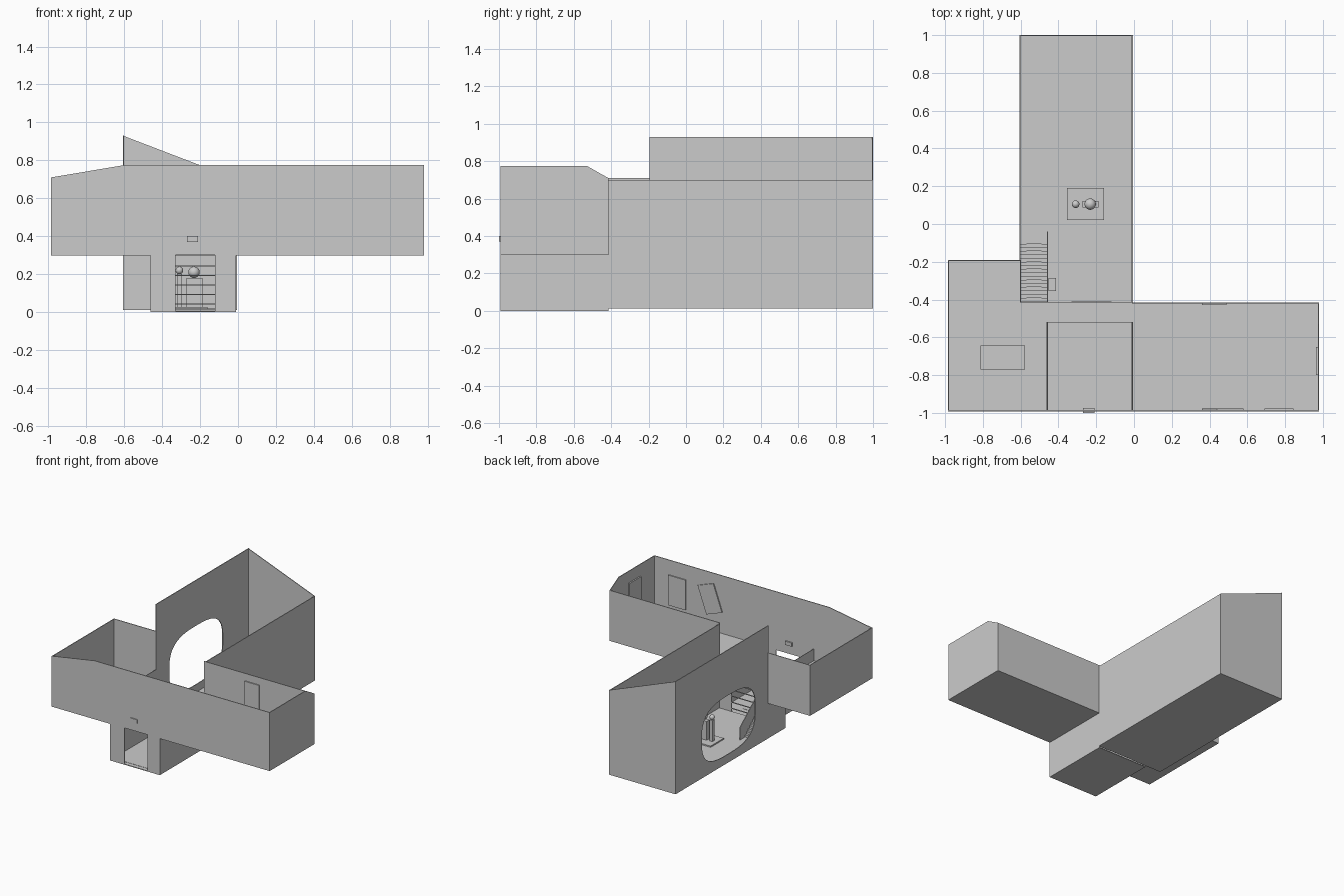
import bpy, bmesh, math

if "Cube" in bpy.data.objects:
    bpy.data.objects.remove(bpy.data.objects["Cube"])

T = 0.006  # wall and floor thickness


def sheet(name, pts, axis, start, thick=T):
    """Extrude a 2D outline along an axis: x -> (y,z), y -> (x,z), z -> (x,y)."""
    def place(p, d):
        if axis == 'x':
            return (d, p[0], p[1])
        if axis == 'y':
            return (p[0], d, p[1])
        return (p[0], p[1], d)
    bm = bmesh.new()
    a = [bm.verts.new(place(p, start)) for p in pts]
    b = [bm.verts.new(place(p, start + thick)) for p in pts]
    bm.faces.new(a)
    bm.faces.new(b[::-1])
    n = len(pts)
    for i in range(n):
        bm.faces.new((a[i], b[i], b[(i + 1) % n], a[(i + 1) % n]))
    bmesh.ops.recalc_face_normals(bm, faces=bm.faces)
    me = bpy.data.meshes.new(name)
    bm.to_mesh(me)
    bm.free()
    ob = bpy.data.objects.new(name, me)
    bpy.context.collection.objects.link(ob)
    return ob


def rect(a0, a1, b0, b1):
    return [(a0, b0), (a1, b0), (a1, b1), (a0, b1)]


def box(name, x0, x1, y0, y1, z0, z1):
    return sheet(name, rect(x0, x1, y0, y1), 'z', z0, z1 - z0)


def tilted(cx, cz, w, h, deg):
    c, s = math.cos(math.radians(deg)), math.sin(math.radians(deg))
    return [(cx + u * c - v * s, cz + u * s + v * c)
            for u, v in rect(-w / 2, w / 2, -h / 2, h / 2)]


def sphere(name, x, y, z, r):
    bpy.ops.mesh.primitive_uv_sphere_add(segments=24, ring_count=12, radius=r, location=(x, y, z))
    bpy.context.object.name = name
    bpy.ops.object.shade_smooth_by_angle()


# Upper gallery: front wall drops down around the entrance door
sheet("front_wall", [(-.985, .3), (-.46, .3), (-.46, 0), (-.33, 0), (-.33, .3), (-.12, .3), (-.12, 0),
                     (-.01, 0), (-.01, .3), (.98, .3), (.98, .775), (-.6, .775), (-.985, .71)], 'y', -.992)
sheet("right_end_wall", [(-.992, .3), (-.415, .3), (-.415, .71), (-.53, .775), (-.992, .775)], 'x', .974)
sheet("left_end_wall", rect(-.992, -.19, .3, .71), 'x', -.985)
sheet("left_wing_back_wall", [(-.985, .3), (-.6, .3), (-.6, .71), (-.985, .71)], 'y', -.196)
sheet("right_wing_back_wall", rect(-.01, .98, .3, .71), 'y', -.421)

# Gallery floor, open above the entrance, with a raised inlay
sheet("gallery_floor", [(-.985, -.992), (-.46, -.992), (-.46, -.52), (-.01, -.52), (-.01, -.992),
                        (.98, -.992), (.98, -.415), (-.6, -.415), (-.6, -.19), (-.985, -.19)], 'z', .298)
sheet("floor_inlay", [(-.96, -.96), (-.49, -.96), (-.49, -.49), (.04, -.49), (.04, -.95), (.93, -.95),
                      (.93, -.43), (-.49, -.43), (-.63, -.43), (-.63, -.215), (-.96, -.215)], 'z', .304, .002)

# Low railings around the open edges
for nm, x in (("left", -.463), ("right", -.01)):
    sheet("void_rail_" + nm, rect(-.986, -.52, .3, .4), 'x', x, .004)
sheet("void_rail_back", rect(-.463, -.006, .3, .4), 'y', -.522, .004)
sheet("stair_rail", rect(-.415, -.19, .3, .4), 'x', -.603, .004)

# Entrance lobby
box("lobby_floor", -.46, -.01, -.992, -.415, 0, T)
for nm, x in (("left", -.46), ("right", -.016)):
    sheet("lobby_wall_" + nm, rect(-.992, -.415, 0, .3), 'x', x)
sheet("lobby_back_wall", [(-.606, .012), (-.33, .012), (-.33, .3), (-.6, .3)], 'y', -.418)
sheet("lobby_back_wall_side", rect(-.12, -.01, .012, .3), 'y', -.418)
sheet("lobby_inlay", [(-.42, -.96), (-.05, -.96), (-.05, -.56), (-.14, -.56), (-.14, -.52),
                      (-.33, -.52), (-.33, -.56), (-.42, -.56)], 'z', T, .002)
# Horizontal bars across the inner doorway
for i in range(5):
    z = .04 + i * .05
    box(f"doorway_bar_{i}", -.33, -.12, -.417, -.411, z, z + .006)

# Tall hall at the back
box("hall_floor", -.606, -.01, -.415, 1, .012, .018)
sheet("hall_right_wall", rect(-.415, 1, .012, .70), 'x', -.012)
sheet("hall_back_wall", [(-.606, .012), (-.006, .012), (-.006, .70), (-.606, .93)], 'y', .994)
left = sheet("hall_left_wall", [(-.415, .012), (1, .012), (1, .93), (-.196, .93), (-.196, .3), (-.415, .3)],
             'x', -.606)

# Rounded window opening in the left wall
oval = []
for i in range(64):
    a = 2 * math.pi * i / 64
    c, s = math.cos(a), math.sin(a)
    oval.append((.317 + .345 * math.copysign(abs(c) ** .68, c),
                 .32 + .24 * math.copysign(abs(s) ** .68, s)))
cutter = sheet("window_cutter", oval, 'x', -.65, .1)
mod = left.modifiers.new("window", 'BOOLEAN')
mod.operation = 'DIFFERENCE'
mod.solver = 'EXACT'
mod.object = cutter
bpy.context.view_layer.objects.active = left
bpy.ops.object.modifier_apply(modifier=mod.name)
bpy.data.objects.remove(cutter)

# Staircase from the hall up to the gallery, with a runner
N = 16
dy, dz = .305 / N, .282 / N
prof = [(-.41, .018)]
for i in range(N):
    z = .3 - i * dz
    prof += [(-.41 + i * dy, z), (-.41 + (i + 1) * dy, z)]
prof.append((-.105, .018))
sheet("staircase", prof, 'x', -.6, .14)
sheet("stair_runner", [(y + .002, z + .002) for y, z in prof], 'x', -.57, .08)
sheet("stair_partition", [(-.415, .015), (-.04, .015), (-.04, .12), (-.40, .41), (-.415, .41)], 'x', -.46)

# Sculpture pair on a base
box("sculpture_base", -.355, -.16, .02, .19, .018, .028)
box("wide_pedestal", -.272, -.187, .087, .123, .028, .18)
sphere("large_ball", -.232, .105, .21, .03)
box("slim_pedestal", -.322, -.295, .092, .118, .028, .2)
sphere("small_ball", -.309, .105, .22, .02)
box("hall_stand", -.453, -.413, -.355, -.285, .018, .1)

# Bench in the left wing
box("bench_rug", -.84, -.555, -.80, -.62, .304, .309)
box("bench", -.812, -.577, -.77, -.642, .309, .35)

# Wall panels and the small plate over the door
sheet("panel_front", rect(.69, .845, .41, .655), 'y', -.986, .009)
sheet("panel_tilted", tilted(.47, .56, .15, .23, -20), 'y', -.986, .009)
sheet("panel_end", rect(-.80, -.65, .49, .68), 'x', .963, .011)
sheet("panel_back", rect(.36, .49, .42, .65), 'y', -.43, .009)
sheet("door_plate", rect(-.27, -.21, .37, .40), 'y', -1, .025)
